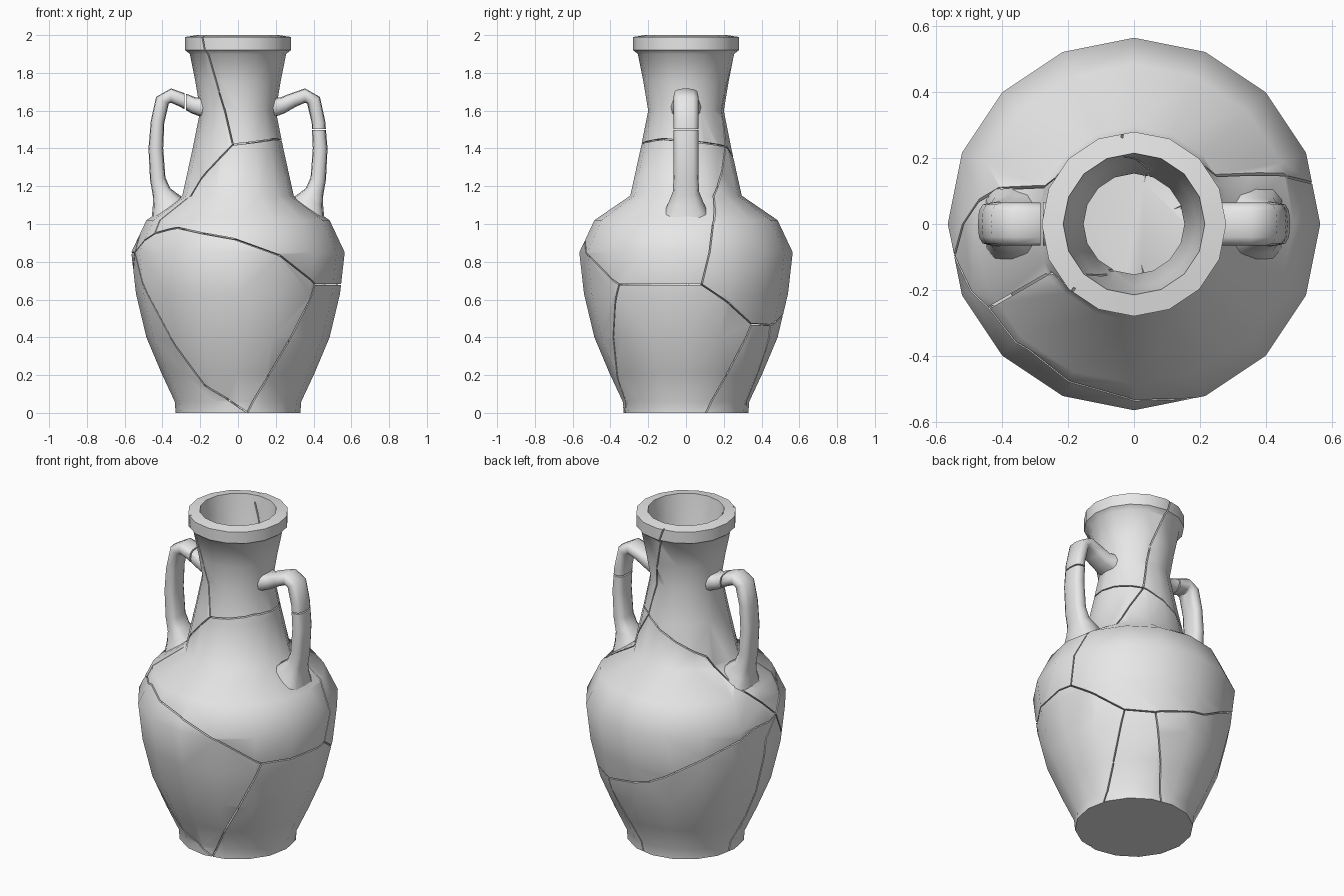
import bpy, bmesh
from math import radians, cos, sin, pi, ceil
from mathutils import Vector, Matrix

SIDES = 16
CRACK_WIDTH = 0.007

cube = bpy.data.objects.get("Cube")
if cube:
    bpy.data.objects.remove(cube, do_unlink=True)

clay = bpy.data.materials.new("grey_clay")
clay.use_nodes = True
clay.diffuse_color = (0.8, 0.8, 0.8, 1)
for node in clay.node_tree.nodes:
    if node.type == 'BSDF_PRINCIPLED':
        node.inputs["Base Color"].default_value = (0.8, 0.8, 0.8, 1)
        node.inputs["Roughness"].default_value = 0.8


def make_object(name, bm):
    bmesh.ops.recalc_face_normals(bm, faces=bm.faces[:])
    mesh = bpy.data.meshes.new(name)
    bm.to_mesh(mesh)
    bm.free()
    mesh.materials.append(clay)
    obj = bpy.data.objects.new(name, mesh)
    bpy.context.collection.objects.link(obj)
    return obj


def loft(name, rings):
    """Skin a list of point rings into a closed solid."""
    bm = bmesh.new()
    rows = [[bm.verts.new(p) for p in ring] for ring in rings]
    for low, high in zip(rows, rows[1:]):
        n = len(low)
        for i in range(n):
            j = (i + 1) % n
            bm.faces.new((low[i], low[j], high[j], high[i]))
    bm.faces.new(rows[0][::-1])
    bm.faces.new(rows[-1])
    return make_object(name, bm)


def carve(obj, cutter):
    """Subtract the cutter, keeping the plain solid if the cut fails."""
    backup = obj.data.copy()
    height = obj.dimensions.z
    mod = obj.modifiers.new("cracks", 'BOOLEAN')
    mod.operation = 'DIFFERENCE'
    mod.solver = 'EXACT'
    mod.use_self = True
    mod.object = cutter
    bpy.context.view_layer.update()
    bpy.context.view_layer.objects.active = obj
    bpy.ops.object.modifier_apply(modifier=mod.name)
    zs = [v.co.z for v in obj.data.vertices]
    plain_height = max(v.co.z for v in backup.vertices) - min(v.co.z for v in backup.vertices)
    if not zs or max(zs) - min(zs) < 0.98 * plain_height:
        obj.data = backup
    bpy.data.objects.remove(cutter, do_unlink=True)


def smooth(obj):
    bpy.ops.object.select_all(action='DESELECT')
    obj.select_set(True)
    bpy.context.view_layer.objects.active = obj
    bpy.ops.object.shade_smooth_by_angle(angle=radians(50))


# Vessel: outer wall, rim, then inner wall down to the floor (radius, height)
outer = [(0.33, 0), (0.335, 0.06), (0.405, 0.21), (0.485, 0.4), (0.54, 0.63),
         (0.565, 0.85), (0.485, 1.02), (0.295, 1.15), (0.24, 1.4), (0.2, 1.6),
         (0.225, 1.75), (0.255, 1.9), (0.28, 1.92), (0.28, 1.99)]
inner = [(0.215, 2.0), (0.19, 1.8), (0.153, 1.62), (0.19, 1.4), (0.235, 1.13),
         (0.43, 0.98), (0.5, 0.83), (0.43, 0.4), (0.28, 0.06)]


def ring(radius, z):
    return [(radius * cos(2 * pi * i / SIDES), radius * sin(2 * pi * i / SIDES), z)
            for i in range(SIDES)]


vessel = loft("vessel", [ring(r, z) for r, z in outer + inner])


# Cracks: paths of (angle in degrees, height) on the outer wall
def wall_radius(z):
    for (r0, z0), (r1, z1) in zip(outer, outer[1:]):
        if z <= z1:
            return r0 + (r1 - r0) * (z - z0) / (z1 - z0)
    return outer[-1][0]


def wall_point(angle, z):
    a, r = radians(angle), wall_radius(z)
    return Vector((r * cos(a), r * sin(a), z))


def add_fin(bm, a, b):
    """Thin triangular slab from the axis out through both wall points."""
    c = Vector((0, 0, (a.z + b.z) / 2))
    side = (a - c).cross(b - c)
    if side.length < 1e-6:
        return
    side = side.normalized() * CRACK_WIDTH / 2
    points = [c, c + (a - c) * 1.2, c + (b - c) * 1.2]
    front = [bm.verts.new(p + side) for p in points]
    back = [bm.verts.new(p - side) for p in points]
    bm.faces.new(front)
    bm.faces.new(back[::-1])
    for i in range(3):
        j = (i + 1) % 3
        bm.faces.new((front[i], back[i], back[j], front[j]))


base, hip, flank = (-81, 0), (-41, 0.68), (-150, 0.95)
left_side, throat, nape = (-170, 0.85), (-97, 1.42), (63, 1.41)
right_side, rear_a, rear_b = (9, 0.68), (44, 0.47), (64, 0.465)
cracks = [
    [base, (-119, 0.15), (-138, 0.4), (-157, 0.68), left_side],
    [base, (-66, 0.2), (-55, 0.38), hip],
    [left_side, flank, (-130, 0.98), (-92, 0.92), (-66, 0.83), hip],
    [flank, (-150, 1.14), (-130, 1.27), throat],
    [throat, (-118, 1.7), (-133, 2.0)],
    [throat, (-32, 1.45), (25, 1.43), nape],
    [nape, (75, 1.7), (98, 2.0)],
    [nape, (37, 1.2), (17, 1.0), right_side],
    [nape, (105, 1.32), (150, 1.21), (165, 1.06), (190, 0.85)],
    [right_side, hip],
    [right_side, rear_a, rear_b],
    [rear_a, (33, 0.2), (19, 0)],
    [rear_b, (72, 0.2), (78, 0)],
    [rear_b, (101, 0.54), (135, 0.71), (169, 0.84), (190, 0.85)],
    [(190, 0.85), (179, 0.75), (179, 0.23), (172, 0)],
]
bm = bmesh.new()
for path in cracks:
    for (a0, z0), (a1, z1) in zip(path, path[1:]):
        steps = max(1, ceil(abs(a1 - a0) / 30), ceil(abs(z1 - z0) / 0.35))
        stops = [wall_point(a0 + (a1 - a0) * k / steps, z0 + (z1 - z0) * k / steps)
                 for k in range(steps + 1)]
        for p, q in zip(stops, stops[1:]):
            add_fin(bm, p, q)
carve(vessel, make_object("vessel_crack_cutter", bm))
smooth(vessel)

# Handles: centre line (x, z) with half thickness and half width
handle_path = [(0.185, 1.62, 0.055, 0.08), (0.235, 1.628, 0.043, 0.067),
               (0.29, 1.655, 0.038, 0.065), (0.355, 1.68, 0.038, 0.065),
               (0.4, 1.655, 0.038, 0.065), (0.426, 1.54, 0.036, 0.065),
               (0.435, 1.4, 0.039, 0.065), (0.425, 1.24, 0.041, 0.066),
               (0.405, 1.17, 0.05, 0.07), (0.375, 1.12, 0.08, 0.09),
               (0.36, 1.03, 0.1, 0.13)]


def handle(name, sign):
    rings = []
    last = len(handle_path) - 1
    for i, (x, z, thick, wide) in enumerate(handle_path):
        before, after = handle_path[max(i - 1, 0)], handle_path[min(i + 1, last)]
        along = Vector((after[0] - before[0], 0, after[1] - before[1])).normalized()
        across = Vector((-along.z, 0, along.x))
        points = []
        for k in range(12):
            c, s = cos(2 * pi * k / 12), sin(2 * pi * k / 12)
            # Rounded rectangle section
            u = abs(c) ** 0.7 * (1 if c > 0 else -1)
            v = abs(s) ** 0.7 * (1 if s > 0 else -1)
            p = Vector((x, 0, z)) + across * u * thick + Vector((0, v * wide, 0))
            points.append((p.x * sign, p.y, p.z))
        rings.append(points)
    return loft(name, rings)


def slit(size, place):
    bm = bmesh.new()
    bmesh.ops.create_cube(bm, size=1)
    bmesh.ops.transform(bm, verts=bm.verts[:],
                        matrix=Matrix.Translation(place) @ Matrix.Diagonal((*size, 1)))
    return make_object("handle_crack_cutter", bm)


left_handle = handle("left_handle", 1)
carve(left_handle, slit((0.2, 0.3, CRACK_WIDTH), (0.43, 0, 1.5)))
right_handle = handle("right_handle", -1)
carve(right_handle, slit((CRACK_WIDTH, 0.3, 0.2), (-0.28, 0, 1.65)))
for part in (left_handle, right_handle):
    smooth(part)
